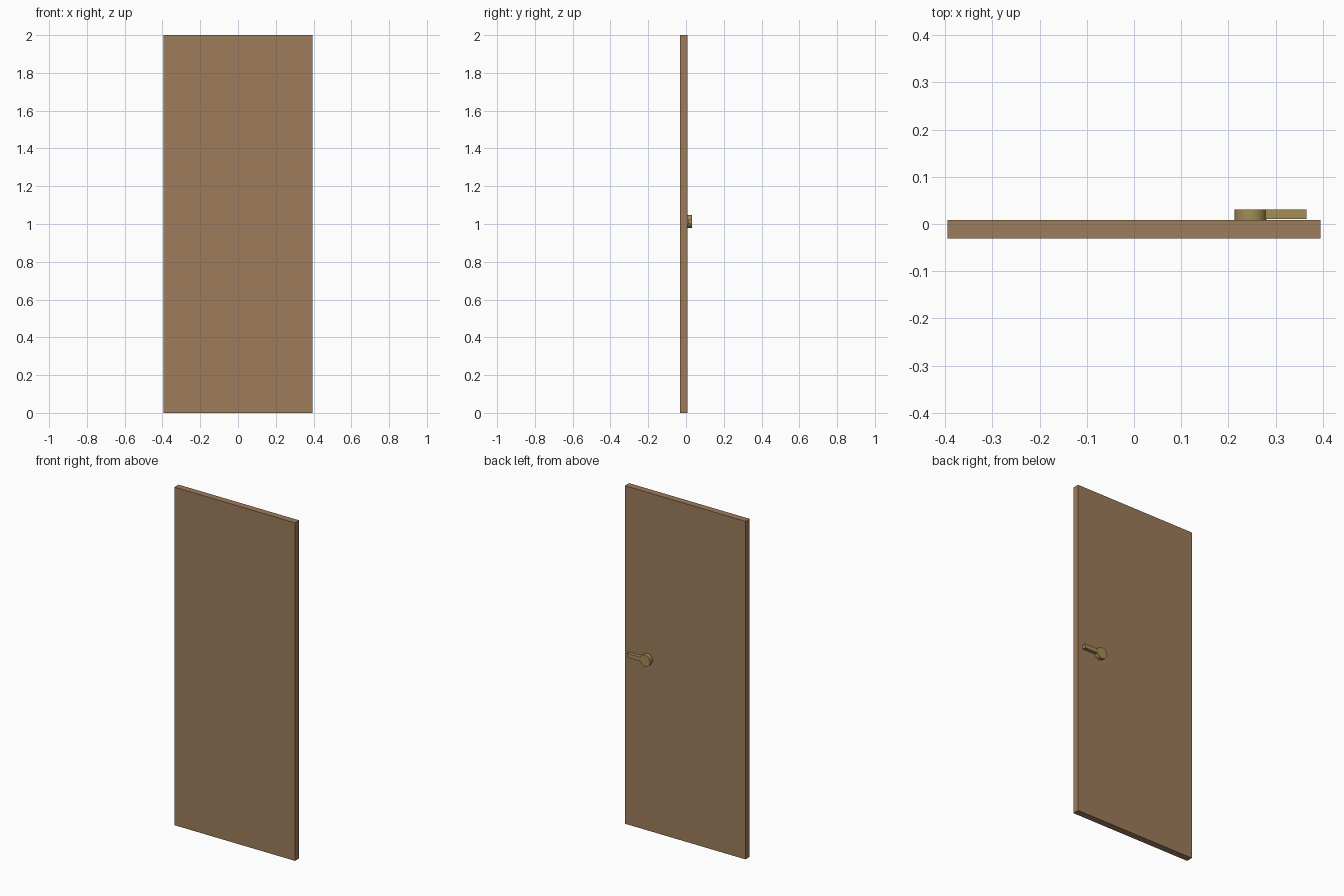
import bpy
import math

if "Cube" in bpy.data.objects:
    bpy.data.objects.remove(bpy.data.objects["Cube"])


def material(name, color):
    mat = bpy.data.materials.new(name)
    mat.diffuse_color = (*color, 1)
    mat.use_nodes = True
    mat.node_tree.nodes["Principled BSDF"].inputs["Base Color"].default_value = mat.diffuse_color
    return mat


def box(name, x, y, z, mat):
    """Box from (min, max) ranges on each axis."""
    bpy.ops.mesh.primitive_cube_add(size=1, location=[sum(r) / 2 for r in (x, y, z)])
    ob = bpy.context.object
    ob.name = name
    ob.scale = [r[1] - r[0] for r in (x, y, z)]
    bpy.ops.object.transform_apply(location=False, rotation=False, scale=True)
    ob.data.materials.append(mat)
    return ob


wood = material("wood", (0.34, 0.20, 0.105))
brass = material("brass", (0.37, 0.27, 0.095))

SLAB_BACK, HANDLE_BACK = 0.008, 0.031
HANDLE_X, HANDLE_Z, ROSE_RADIUS = 0.247, 1.013, 0.034

# Door slab
box("door_slab", (-0.395, 0.395), (-0.031, SLAB_BACK), (0, 2), wood)

# Round handle base on the back face
bpy.ops.mesh.primitive_cylinder_add(
    vertices=32, radius=ROSE_RADIUS, depth=HANDLE_BACK - SLAB_BACK,
    location=(HANDLE_X, (SLAB_BACK + HANDLE_BACK) / 2, HANDLE_Z),
    rotation=(math.pi / 2, 0, 0))
rose = bpy.context.object
rose.name = "handle_rose"
rose.data.materials.append(brass)
bpy.ops.object.shade_smooth_by_angle(angle=math.radians(30))

# Lever reaching toward the door edge, just clear of the slab
box("handle_lever", (HANDLE_X + 0.02, 0.365), (0.0105, 0.0305),
    (HANDLE_Z - 0.012, HANDLE_Z + 0.012), brass)
